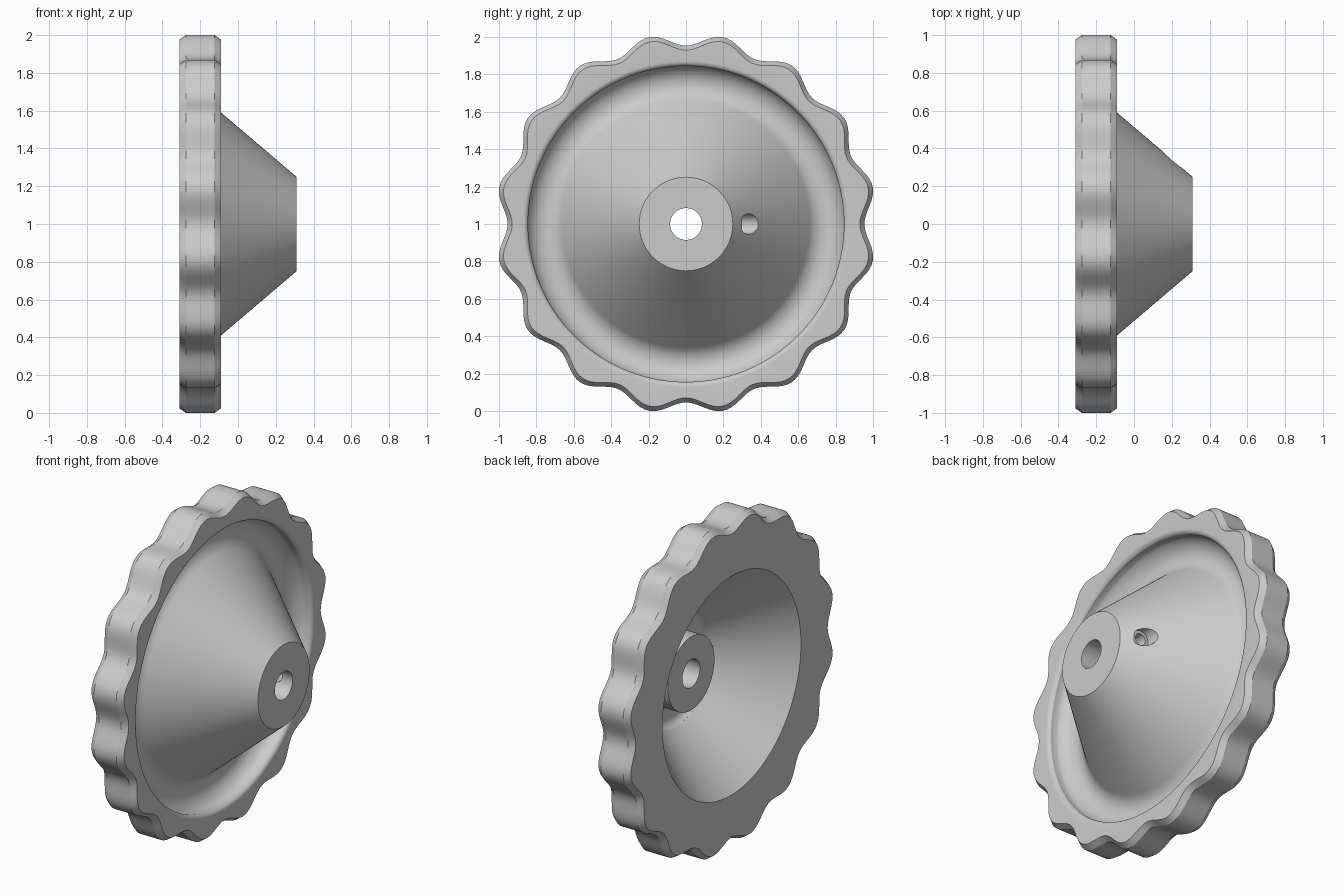
import bpy, bmesh
from math import sin, cos, pi, radians

cube = bpy.data.objects.get("Cube")
if cube:
    bpy.data.objects.remove(cube, do_unlink=True)

SEGMENTS = 256
LOBES = 16
CENTRE_Z = 1.0

# Single grey metal colour
metal = bpy.data.materials.new("grey metal")
metal.use_nodes = True
grey = (0.6, 0.6, 0.6, 1)
metal.diffuse_color = grey
metal.node_tree.nodes["Principled BSDF"].inputs["Base Color"].default_value = grey


def arc(cx, cr, radius, start, end, steps):
    """Points (x, r) on an arc; angle 0 points outward, 90 points along +x."""
    angles = [radians(start + (end - start) * i / steps) for i in range(steps + 1)]
    return [(cx + radius * sin(a), cr + radius * cos(a)) for a in angles]


def lobe_wave(a):
    return 0.986 - 0.032 * cos(LOBES * a)


def revolve(name, profile):
    """Spin a closed (x, r) profile round x; radii above 0.9 follow the grip lobes."""
    bm = bmesh.new()
    rings = []
    for i in range(SEGMENTS):
        a = 2 * pi * i / SEGMENTS
        ring = []
        for x, r in profile:
            rr = r - 1 + lobe_wave(a) if r > 0.9 else r
            ring.append(bm.verts.new((x, rr * sin(a), CENTRE_Z + rr * cos(a))))
        rings.append(ring)
    n = len(profile)
    for i in range(SEGMENTS):
        a, b = rings[i], rings[(i + 1) % SEGMENTS]
        for j in range(n):
            k = (j + 1) % n
            bm.faces.new((a[j], a[k], b[k], b[j]))
    bmesh.ops.recalc_face_normals(bm, faces=bm.faces)
    mesh = bpy.data.meshes.new(name)
    bm.to_mesh(mesh)
    bm.free()
    obj = bpy.data.objects.new(name, mesh)
    bpy.context.collection.objects.link(obj)
    mesh.materials.append(metal)
    return obj


# Wheel cross-section: bore, hub face and outer cone
profile = [(-0.035, 0.085), (0.31, 0.085), (0.31, 0.25)]
# Rounded channel and its softened lip
profile += arc(-0.101, 0.744, 0.11, 220.4, 336, 16)
profile += arc(-0.12, 0.872, 0.03, 156, 90, 5)
# Lobed rim with chamfers
profile += [(-0.09, 0.975), (-0.125, 1.0), (-0.275, 1.0), (-0.31, 0.975)]
# Hollow back with a rounded floor round the inner hub
profile += [(-0.31, 0.67), (0.06, 0.345)]
profile += arc(0.04, 0.295, 0.054, 22, 90, 5)
profile += [(0.094, 0.225), (-0.035, 0.225)]
wheel = revolve("handwheel", profile)


def cut_radial_hole(target, radius, y_start, y_end):
    """Cut a round hole along y through the hub wall."""
    bpy.ops.mesh.primitive_cylinder_add(
        vertices=48, radius=radius, depth=y_end - y_start,
        location=(0.205, (y_start + y_end) / 2, CENTRE_Z), rotation=(pi / 2, 0, 0))
    cutter = bpy.context.object
    cutter.name = "hole_cutter"
    cutter.hide_render = True
    cutter.data.materials.append(metal)
    mod = target.modifiers.new("screw hole", "BOOLEAN")
    mod.operation = "DIFFERENCE"
    mod.solver = "EXACT"
    mod.object = cutter
    bpy.ops.object.select_all(action="DESELECT")
    target.select_set(True)
    bpy.context.view_layer.objects.active = target
    bpy.ops.object.modifier_apply(modifier=mod.name)
    bpy.data.objects.remove(cutter, do_unlink=True)


# Stepped set-screw hole from the cone into the bore
cut_radial_hole(wheel, 0.055, 0.3, 0.6)
cut_radial_hole(wheel, 0.035, 0.0, 0.5)

bpy.ops.object.shade_smooth_by_angle(angle=radians(30))
